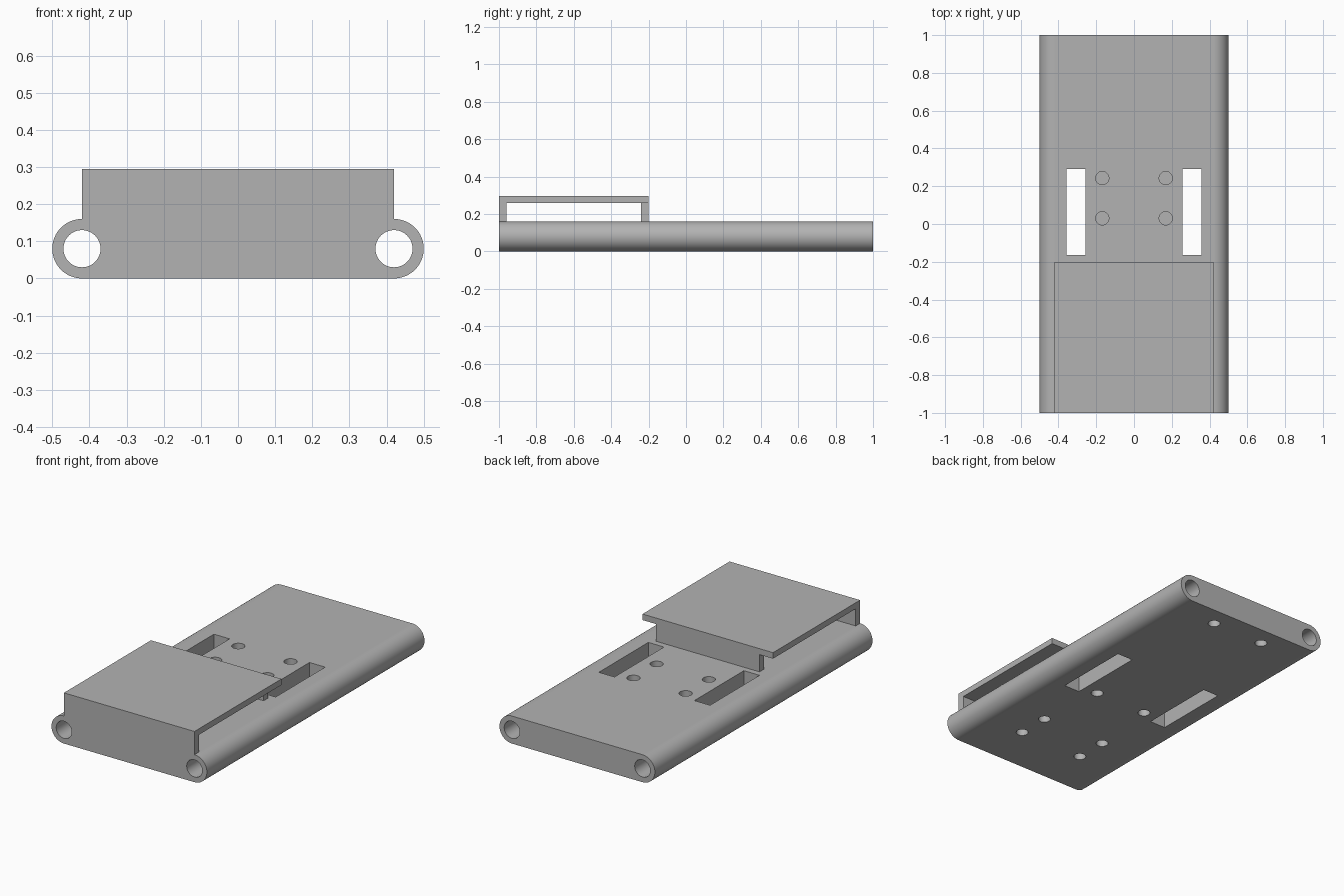
import bpy, bmesh, math
from mathutils import Matrix, Vector

cube = bpy.data.objects.get("Cube")
if cube:
    bpy.data.objects.remove(cube, do_unlink=True)

grey = bpy.data.materials.new("plain_grey")
grey.use_nodes = True
grey.diffuse_color = (0.45, 0.45, 0.45, 1)
grey.node_tree.nodes["Principled BSDF"].inputs["Base Color"].default_value = grey.diffuse_color

HALF_LENGTH, HALF_WIDTH = 1.0, 0.5
RADIUS = 0.08                      # rounded long edges
HEIGHT = 2 * RADIUS
TUBE_X = HALF_WIDTH - RADIUS       # centre line of the side tubes
COVER_TOP, PLATE, COVER_BACK = 0.295, 0.035, -0.2
WALL = 0.04


def add_object(name, bm):
    bmesh.ops.recalc_face_normals(bm, faces=bm.faces)
    mesh = bpy.data.meshes.new(name)
    bm.to_mesh(mesh)
    bm.free()
    mesh.materials.append(grey)
    obj = bpy.data.objects.new(name, mesh)
    bpy.context.collection.objects.link(obj)
    return obj


def add_box(bm, low, high):
    low, high = Vector(low), Vector(high)
    size = Matrix.Diagonal((*(high - low), 1))
    bmesh.ops.create_cube(bm, size=1, matrix=Matrix.Translation((low + high) / 2) @ size)


def add_cylinder(bm, centre, radius, depth, turn=0):
    matrix = Matrix.Translation(centre) @ Matrix.Rotation(turn, 4, "X")
    bmesh.ops.create_cone(bm, cap_ends=True, segments=48, radius1=radius,
                          radius2=radius, depth=depth, matrix=matrix)


def box_object(name, low, high):
    bm = bmesh.new()
    add_box(bm, low, high)
    return add_object(name, bm)


# Base slab: a rounded profile extruded along its length
bm = bmesh.new()
steps = 32
profile = []
for side, start in ((1, -math.pi / 2), (-1, math.pi / 2)):
    for i in range(steps + 1):
        a = start + math.pi * i / steps
        profile.append(bm.verts.new((side * TUBE_X + RADIUS * math.cos(a),
                                     -HALF_LENGTH, RADIUS + RADIUS * math.sin(a))))
end = bm.faces.new(profile)
extruded = bmesh.ops.extrude_face_region(bm, geom=[end], use_keep_orig=True)
bmesh.ops.translate(bm, vec=(0, 2 * HALF_LENGTH, 0),
                    verts=[v for v in extruded["geom"] if isinstance(v, bmesh.types.BMVert)])
base = add_object("base_slab", bm)

# Cutter: side tubes, strap slots and blind screw holes
bm = bmesh.new()
depth = 0.1
for side in (-1, 1):
    add_cylinder(bm, (side * TUBE_X, 0, RADIUS), 0.05, 2.2, math.pi / 2)
    x1, x2 = sorted((side * 0.257, side * 0.358))
    add_box(bm, (x1, -0.165, -0.1), (x2, 0.29, 0.3))
    for y in (0.03, 0.243):
        add_cylinder(bm, (side * 0.168, y, HEIGHT), 0.035, 2 * depth)
    for x, y in ((0.168, 0.885), (0.168, -0.115), (0.207, -0.52), (0.207, -0.71)):
        add_cylinder(bm, (side * x, y, 0), 0.033, 2 * depth)
cutter = add_object("hole_cutter", bm)
cutter.hide_render = True

cut = base.modifiers.new("holes", "BOOLEAN")
cut.operation = "DIFFERENCE"
cut.solver = "EXACT"
cut.object = cutter
depsgraph = bpy.context.evaluated_depsgraph_get()
result = bpy.data.meshes.new_from_object(base.evaluated_get(depsgraph))
base.modifiers.clear()
base.data = result
bpy.data.objects.remove(cutter, do_unlink=True)

# Raised cover, open at both sides: front wall, narrower back wall, top plate
under = COVER_TOP - PLATE
box_object("cover_front_wall", (-TUBE_X, -HALF_LENGTH, HEIGHT),
           (TUBE_X, -HALF_LENGTH + WALL, under))
box_object("cover_back_wall", (-0.333, COVER_BACK - WALL, HEIGHT),
           (0.333, COVER_BACK, under))
box_object("cover_top_plate", (-TUBE_X, -HALF_LENGTH, under),
           (TUBE_X, COVER_BACK, COVER_TOP))

# Smooth the round surfaces and keep the flat ones flat
bpy.ops.object.select_all(action="DESELECT")
base.select_set(True)
bpy.context.view_layer.objects.active = base
bpy.ops.object.shade_smooth_by_angle(angle=math.radians(30))
weighted = base.modifiers.new("flat_faces", "WEIGHTED_NORMAL")
weighted.keep_sharp = True
